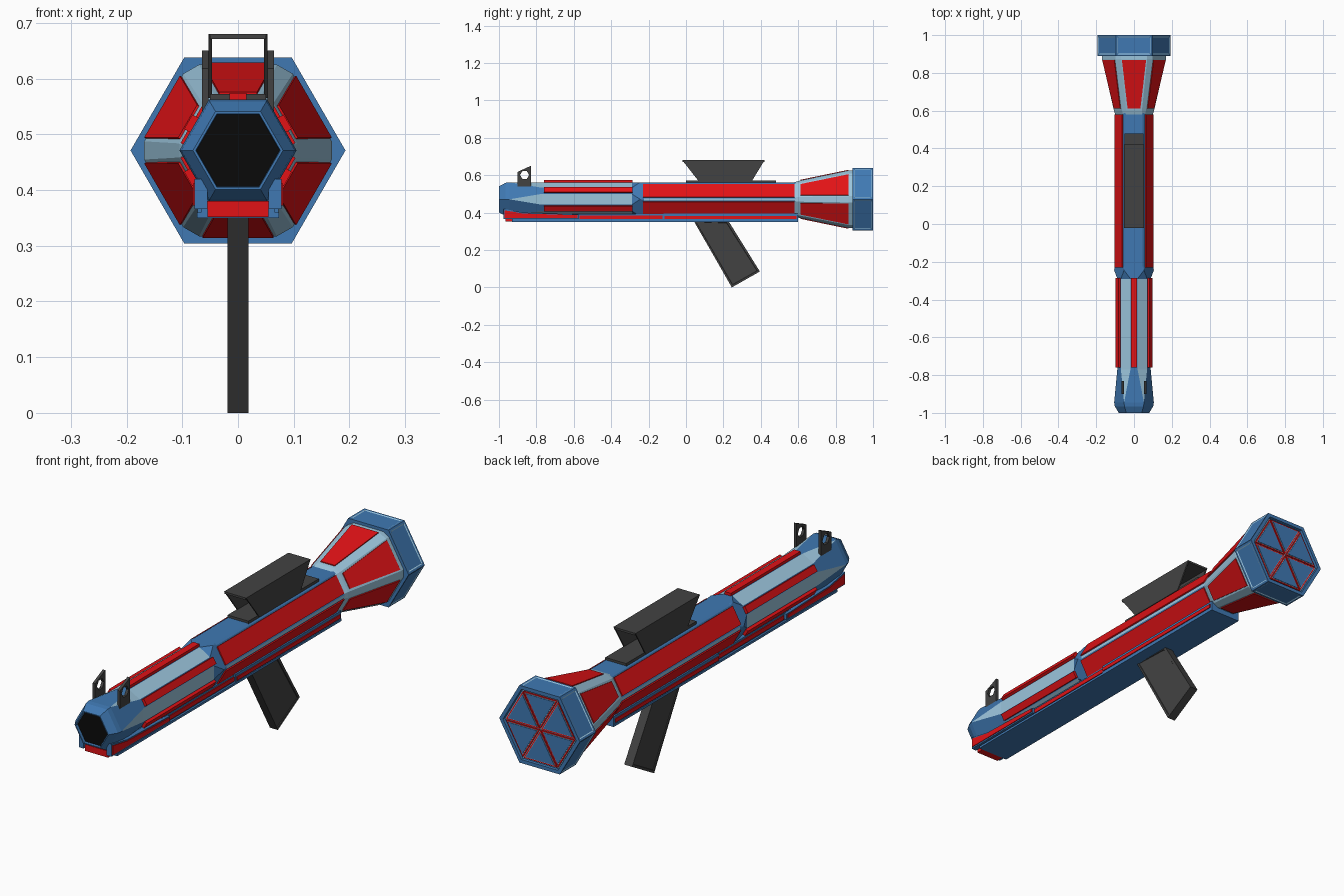
import bpy, bmesh
from math import cos, sin, radians, tan
from mathutils import Vector

if "Cube" in bpy.data.objects:
    bpy.data.objects.remove(bpy.data.objects["Cube"])

ZC = 0.471              # height of the tube axis
T30 = tan(radians(30))


def material(name, rgb):
    m = bpy.data.materials.new(name)
    m.diffuse_color = (*rgb, 1)
    m.use_nodes = True
    m.node_tree.nodes["Principled BSDF"].inputs["Base Color"].default_value = m.diffuse_color
    return m


BLUE = material("blue", (0.05, 0.19, 0.45))
LIGHT = material("light_blue", (0.33, 0.56, 0.72))
RED = material("red", (0.75, 0.006, 0.008))
GREY = material("dark_grey", (0.055, 0.055, 0.055))
BLACK = material("black", (0.003, 0.003, 0.003))


def finish(name, bm, *mats):
    bmesh.ops.remove_doubles(bm, verts=bm.verts, dist=1e-5)
    bmesh.ops.recalc_face_normals(bm, faces=bm.faces)
    me = bpy.data.meshes.new(name)
    bm.to_mesh(me)
    bm.free()
    for m in mats:
        me.materials.append(m)
    ob = bpy.data.objects.new(name, me)
    bpy.context.collection.objects.link(ob)
    return ob


def on_face(i, a, t, y):
    """Point on hexagon side i: distance a from the axis, t along the side."""
    th = radians(90 + 60 * i)
    return Vector((a * cos(th) - t * sin(th), y, ZC + a * sin(th) + t * cos(th)))


def loft(name, rings, mats, lit=()):
    """Hexagon with cut corners; ring = (y, apothem, half side width or None for sharp).
    lit maps a segment index to the corners that take the second material."""
    bm = bmesh.new()
    rows = []
    for y, a, w in rings:
        w = a * T30 if w is None else w
        rows.append([bm.verts.new(on_face(i, a, s * w, y)) for i in range(6) for s in (-1, 1)])
    for s, (r0, r1) in enumerate(zip(rows, rows[1:])):
        for k in range(12):
            f = bm.faces.new((r0[k], r0[(k + 1) % 12], r1[(k + 1) % 12], r1[k]))
            if k % 2 and s in lit and k // 2 in lit[s]:
                f.material_index = 1
    bm.faces.new(rows[0])
    bm.faces.new(rows[-1])
    return finish(name, bm, *mats)


def face_panels(name, sides, y0, y1, w0, w1, a0, a1, thick, mat):
    """Raised (tapered) slabs lying on the given hexagon sides."""
    bm = bmesh.new()
    for i in sides:
        lo, hi = [[bm.verts.new(on_face(i, a + d, t, y)) for y, a, t in
                   ((y0, a0, -w0), (y0, a0, w0), (y1, a1, w1), (y1, a1, -w1))]
                  for d in (-0.004, thick)]
        bm.faces.new(lo)
        bm.faces.new(hi)
        for k in range(4):
            bm.faces.new((lo[k], lo[(k + 1) % 4], hi[(k + 1) % 4], hi[k]))
    return finish(name, bm, mat)


def prism(name, profile, x0, x1, mat, both=False, inset=0):
    """Side profile (y, z) extruded from x0 to x1, optionally mirrored over x = 0."""
    bm = bmesh.new()
    for s in ((1, -1) if both else (1,)):
        ends = [[bm.verts.new((s * x, y, z)) for y, z in profile] for x in (x0, x1)]
        caps = [bm.faces.new(e) for e in ends]
        n = len(profile)
        for k in range(n):
            bm.faces.new((ends[0][k], ends[0][(k + 1) % n], ends[1][(k + 1) % n], ends[1][k]))
        if inset:
            bmesh.ops.recalc_face_normals(bm, faces=bm.faces)
            bmesh.ops.inset_individual(bm, faces=caps, thickness=inset)
            bmesh.ops.inset_individual(bm, faces=caps, thickness=0.002, depth=-0.003)
    return finish(name, bm, mat)


def rect(y0, y1, z0, z1):
    return [(y0, z0), (y1, z0), (y1, z1), (y0, z1)]


def back_plate(name, polys, y0, y1, mat):
    """Flat shapes (x, z from the axis) facing the rear."""
    bm = bmesh.new()
    for p in polys:
        f = bm.faces.new([bm.verts.new((v.x, y0, v.z)) for v in p])
        g = bmesh.ops.extrude_face_region(bm, geom=[f])["geom"]
        for v in g:
            if isinstance(v, bmesh.types.BMVert):
                v.co.y = y1
    return finish(name, bm, mat)


ALL, SIDES = range(6), (1, 2, 4, 5)

# Muzzle and bore
muzzle = loft("muzzle", [(-1, 0.070, None), (-0.965, 0.088, None), (-0.945, 0.091, None)], [BLUE])
bm = bmesh.new()
bm.from_mesh(muzzle.data)
bm.faces.ensure_lookup_table()
front = [min(bm.faces, key=lambda f: f.calc_center_median().y)]
bmesh.ops.inset_individual(bm, faces=front, thickness=0.005)
bmesh.ops.inset_individual(bm, faces=front, thickness=0.001, depth=-0.012)
front[0].material_index = 1
bm.to_mesh(muzzle.data)
bm.free()
muzzle.data.materials.append(BLACK)

# Front barrel with tapering light corners, then the main tube
loft("front_barrel", [(-0.945, 0.091, None), (-0.77, 0.091, 0.019), (-0.29, 0.091, 0.019),
                      (-0.245, 0.091, None)], [BLUE, LIGHT], {0: ALL, 1: ALL})
face_panels("front_strips", ALL, -0.76, -0.285, 0.015, 0.015, 0.091, 0.091, 0.012, RED)
loft("main_tube", [(-0.245, 0.091, None), (-0.225, 0.091, 0.046), (0.59, 0.091, 0.046)],
     [BLUE, LIGHT], {1: (1, 4)})
face_panels("main_panels", SIDES, -0.23, 0.58, 0.04, 0.04, 0.091, 0.091, 0.005, RED)

# Rear cone
loft("rear_cone", [(0.58, 0.091, 0.042), (0.60, 0.098, 0.042), (0.87, 0.154, 0.07),
                   (0.895, 0.154, 0.07)], [LIGHT])
face_panels("cone_panels", ALL, 0.612, 0.868, 0.034, 0.064, 0.1005, 0.1535, 0.004, RED)

# Rear flange with framed sides and a recessed back
flange = loft("rear_flange", [(0.89, 0.167, None), (1.0, 0.167, None)], [BLUE, LIGHT])
bm = bmesh.new()
bm.from_mesh(flange.data)
outer = [f for f in bm.faces if abs(f.normal.y) < 0.5]
back = [f for f in bm.faces if f.normal.y > 0.5]
bmesh.ops.inset_individual(bm, faces=outer, thickness=0.012)
for f in bmesh.ops.inset_individual(bm, faces=outer, thickness=0.005, depth=-0.002)["faces"]:
    f.material_index = 1
bmesh.ops.inset_individual(bm, faces=back, thickness=0.018)
bmesh.ops.inset_individual(bm, faces=back, thickness=0.001, depth=-0.012)
bm.to_mesh(flange.data)
bm.free()

# Back grille: light plate, red triangle frames, blue inner triangles
AX = Vector((0, 0, ZC))


def wedge(i, gap, a=0.146):
    """Triangle of the hexagon, pulled in by gap on all three edges."""
    return [on_face(i, 2 * gap, 0, 0), on_face(i, a - gap, -(a - 3 * gap) * T30, 0),
            on_face(i, a - gap, (a - 3 * gap) * T30, 0)]


back_plate("back_light_plate", [[on_face(i, 0.147, 0.147 * T30, 0) for i in ALL]], 0.985, 0.990, LIGHT)
back_plate("back_red_frames", [wedge(i, 0.002) for i in ALL], 0.985, 0.994, RED)
back_plate("back_light_trim", [wedge(i, 0.007) for i in ALL], 0.985, 0.995, LIGHT)
back_plate("back_blue_panels", [wedge(i, 0.009) for i in ALL], 0.985, 0.997, BLUE)

# Lower rail with red side strips and front cheeks
prism("lower_rail", rect(-0.93, 0.60, 0.350, 0.392), -0.066, 0.066, BLUE)
prism("rail_lip", rect(-0.93, 0.60, 0.350, 0.360), -0.074, 0.074, BLUE)
prism("rail_rear_body", rect(-0.12, 0.60, 0.350, 0.394), -0.073, 0.073, BLUE)
prism("rail_rear_strips", rect(-0.115, 0.59, 0.366, 0.382), 0.07, 0.077, RED, True)
prism("rail_front_strips", rect(-0.57, -0.125, 0.366, 0.384), 0.06, 0.070, RED, True)
prism("rail_front_plate", rect(-0.965, -0.92, 0.352, 0.380), -0.055, 0.055, RED)
prism("front_cheeks", [(-0.975, 0.366), (-0.575, 0.366), (-0.575, 0.39), (-0.87, 0.40), (-0.975, 0.42)],
      0.055, 0.078, BLUE, True)
prism("cheek_panels", [(-0.97, 0.372), (-0.58, 0.372), (-0.58, 0.386), (-0.87, 0.395), (-0.97, 0.412)],
      0.07, 0.081, RED, True)

# Grip
prism("grip", [(0.04, 0.358), (0.225, 0.358), (0.395, 0.085), (0.245, 0.005), (0.235, 0.0)][:3]
      + [(0.245, 0.0)], -0.019, 0.019, GREY, inset=0.014)

# Open box sight on its base
prism("sight_base", rect(0.0, 0.48, 0.555, 0.572), -0.05, 0.05, GREY)
prism("sight_walls", [(0.07, 0.565), (0.35, 0.565), (0.42, 0.68), (-0.02, 0.68)],
      0.047, 0.053, GREY, True)
prism("sight_top", rect(-0.02, 0.42, 0.671, 0.68), -0.05, 0.05, GREY)

# Front sight lugs with a hexagonal hole
lugs = prism("front_sight_lugs", [(-0.9, 0.53), (-0.83, 0.53), (-0.83, 0.65), (-0.9, 0.618)],
             0.053, 0.065, GREY, True)
hole = [(-0.863 + 0.024 * cos(radians(60 * k)), 0.601 + 0.024 * sin(radians(60 * k))) for k in range(6)]
cutter = prism("lug_hole_cutter", hole, -0.1, 0.1, GREY)
cutter.hide_render = True
cutter.hide_set(True)
cut = lugs.modifiers.new("hole", "BOOLEAN")
cut.operation = "DIFFERENCE"
cut.solver = "EXACT"
cut.object = cutter
